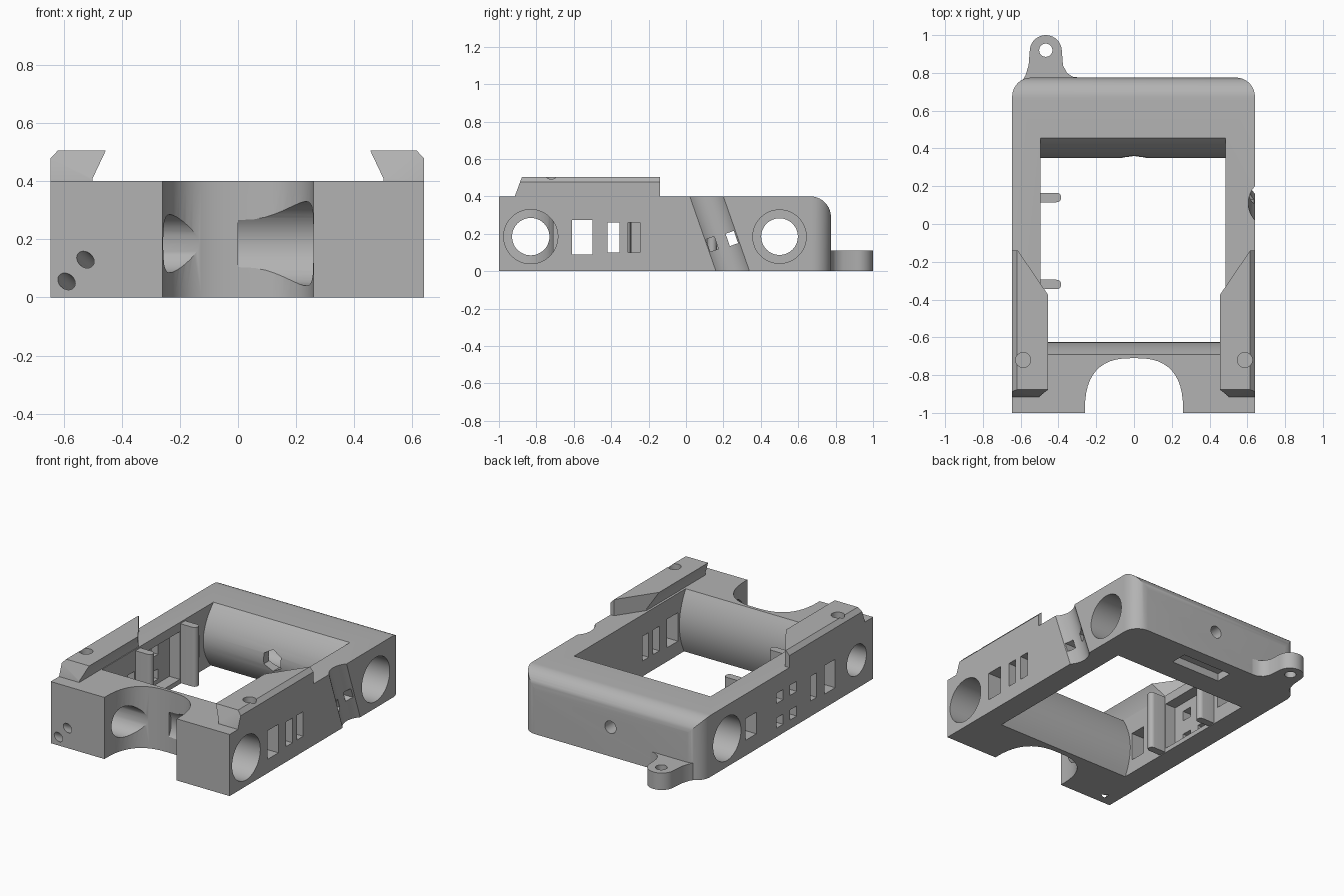
import bpy, bmesh
from math import sin, cos, pi, radians
from mathutils import Vector

if "Cube" in bpy.data.objects:
    bpy.data.objects.remove(bpy.data.objects["Cube"])

grey = bpy.data.materials.new("plain grey")
grey.use_nodes = True
grey.diffuse_color = (0.45, 0.45, 0.45, 1)
grey.node_tree.nodes["Principled BSDF"].inputs["Base Color"].default_value = (0.45, 0.45, 0.45, 1)


def finish(bm, name):
    bmesh.ops.recalc_face_normals(bm, faces=bm.faces)
    mesh = bpy.data.meshes.new(name)
    bm.to_mesh(mesh)
    bm.free()
    mesh.materials.append(grey)
    obj = bpy.data.objects.new(name, mesh)
    bpy.context.collection.objects.link(obj)
    return obj


def prism(name, points, axis, lo, hi):
    """Extrude a 2D outline along an axis: X takes (y, z), Y takes (x, z), Z takes (x, y)."""
    place = {"X": lambda a, b, t: (t, a, b),
             "Y": lambda a, b, t: (a, t, b),
             "Z": lambda a, b, t: (a, b, t)}[axis]
    bm = bmesh.new()
    ends = [[bm.verts.new(place(a, b, t)) for a, b in points] for t in (lo, hi)]
    for end in ends:
        bm.faces.new(end)
    n = len(points)
    for i in range(n):
        j = (i + 1) % n
        bm.faces.new((ends[0][i], ends[0][j], ends[1][j], ends[1][i]))
    return finish(bm, name)


def rod(name, start, end, radius, sides=48):
    start, end = Vector(start), Vector(end)
    bm = bmesh.new()
    bmesh.ops.create_cone(bm, cap_ends=True, segments=sides, radius1=radius,
                          radius2=radius, depth=(end - start).length)
    turn = (end - start).to_track_quat("Z", "Y").to_matrix()
    bmesh.ops.rotate(bm, verts=bm.verts, matrix=turn)
    bmesh.ops.translate(bm, verts=bm.verts, vec=(start + end) / 2)
    return finish(bm, name)


def arc(cx, cy, rx, a0, a1, steps=10, ry=None):
    ry = rx if ry is None else ry
    angles = [radians(a0 + (a1 - a0) * i / steps) for i in range(steps + 1)]
    return [(cx + rx * cos(a), cy + ry * sin(a)) for a in angles]


def rect(a0, a1, b0, b1):
    return [(a0, b0), (a1, b0), (a1, b1), (a0, b1)]


def boolean(target, tool, operation="DIFFERENCE"):
    mod = target.modifiers.new("boolean", "BOOLEAN")
    mod.operation, mod.solver, mod.object = operation, "EXACT", tool
    bpy.context.view_layer.objects.active = target
    bpy.ops.object.modifier_apply(modifier=mod.name)
    bpy.data.objects.remove(tool)


def smooth(obj):
    bpy.ops.object.select_all(action="DESELECT")
    obj.select_set(True)
    bpy.context.view_layer.objects.active = obj
    bpy.ops.object.shade_smooth_by_angle(angle=radians(30))


# Frame block: rounded rear corners in plan, rounded top rear edge in profile
LEFT, RIGHT, BACK, TOP = 0.64, -0.645, 0.775, 0.4
plan = [(RIGHT, -1), (LEFT, -1)]
plan += arc(LEFT - 0.1, BACK - 0.1, 0.1, 0, 90) + arc(RIGHT + 0.1, BACK - 0.1, 0.1, 90, 180)
frame = prism("frame", plan, "Z", 0, TOP)
side = [(-1.2, -0.1), (BACK, -0.1)] + arc(BACK - 0.11, TOP - 0.11, 0.11, 0, 90) + [(-1.2, TOP)]
boolean(frame, prism("side_shape", side, "X", -1, 1), "INTERSECT")

# Central opening, with bulging front and rear walls
def bulge(tip, depth, sign, steps=14):
    heights = [TOP * i / steps for i in range(steps + 1)]
    return [(tip + sign * depth * ((z - 0.185) / 0.215) ** 2, z) for z in heights]

front_wall = bulge(-0.625, 0.065, -1)
rear_wall = bulge(0.35, 0.105, 1)
opening = [(front_wall[0][0], -0.1)] + front_wall + [(front_wall[-1][0], 0.6)]
opening += [(rear_wall[-1][0], 0.6)] + rear_wall[::-1] + [(rear_wall[0][0], -0.1)]
boolean(frame, prism("opening", opening, "X", -0.495, 0.485))

# Front arch
arch = [(0.26, -1.1)]
for i in range(25):
    a = pi * i / 24
    c = cos(a)
    arch.append((0.26 * abs(c) ** 0.75 * (1 if c > 0 else -1), -1 + 0.29 * sin(a) ** 0.75))
arch.append((-0.26, -1.1))
boolean(frame, prism("arch", arch, "Z", -0.1, 0.6))

# Large cross bores: start x, end x, y, radius
for x0, x1, y, r in ((0, 0.9, -0.83, 0.145), (-0.9, 0.1, -0.83, 0.1),
                     (-0.9, 0.9, 0.5, 0.098), (0.4, 0.9, 0.5, 0.143), (-0.9, -0.4, 0.5, 0.143)):
    boolean(frame, rod("bore", (x0, y, 0.185), (x1, y, 0.185), r))

# Slanted round groove on the left side, with two tilted ports
boolean(frame, rod("groove", (0.725, 0.04, 0.6), (0.725, 0.32, -0.2), 0.12))
for y, z in ((0.14, 0.145), (0.245, 0.175)):
    port = [(y + a - 0.35 * b, z + b + 0.35 * a)
            for a, b in rect(-0.022, 0.022, -0.033, 0.033)]
    boolean(frame, prism("port", port, "X", 0.4, 0.8))

# Side windows and slots
for y0, y1, z0, z1 in ((-0.61, -0.5, 0.09, 0.275), (-0.42, -0.355, 0.1, 0.26),
                       (-0.31, -0.245, 0.1, 0.26)):
    boolean(frame, prism("window", rect(y0, y1, z0, z1), "X", 0.4, 0.8))
for y0, y1, z0, z1 in ((-0.61, -0.5, 0.09, 0.275), (-0.42, -0.355, 0.1, 0.26),
                       (0.2, 0.31, 0.1, 0.24)):
    boolean(frame, prism("window", rect(y0, y1, z0, z1), "X", -0.8, -0.4))
boolean(frame, prism("inner_recess", rect(-0.29, 0.11, 0.03, 0.34), "X", -0.57, -0.45))
for y in (-0.18, -0.04):
    for z in (0.09, 0.25):
        boolean(frame, prism("vent", rect(y - 0.035, y + 0.035, z - 0.033, z + 0.033),
                             "X", -0.8, -0.5))

# Rear screw hole, hexagonal nut seat and pocket underneath
boolean(frame, rod("screw_hole", (0, 0.5, 0.19), (0, 0.9, 0.19), 0.04))
boolean(frame, rod("nut_seat", (0, 0.3, 0.19), (0, 0.45, 0.19), 0.07, 6))
boolean(frame, prism("bottom_pocket", rect(-0.18, 0.18, 0.58, 0.69), "Z", -0.1, 0.05))

# Two oblique holes in the right front corner
for x, z in ((-0.525, 0.13), (-0.59, 0.055)):
    d = Vector((0.07, 0.12, -0.06))
    start = Vector((x, -1, z))
    boolean(frame, rod("oblique_hole", start - d, start + d * 0.7, 0.026, 24))
smooth(frame)

# Dovetail rails on top, one per side
for sign, name in ((1, "left_rail"), (-1, "right_rail")):
    outer = LEFT if sign > 0 else -RIGHT
    section = [(sign * x, z) for x, z in
               ((0.5, TOP - 0.01), (0.5, 0.41), (0.455, 0.505), (outer - 0.025, 0.505),
                (outer, 0.478), (outer, TOP - 0.01))]
    rail = prism(name, section, "Y", -0.915, -0.14)
    wedge = [(sign * x, y) for x, y in ((0.3, -0.625), (0.455, -0.375), (0.615, -0.14),
                                        (0.615, 0), (0.3, 0))]
    boolean(rail, prism("rail_taper", wedge, "Z", 0.3, 0.6))
    nose = [(-0.92, 0.388), (-0.875, 0.51), (-0.875, 0.6), (-1.0, 0.6), (-1.0, 0.388)]
    boolean(rail, prism("rail_nose", nose, "X", -1, 1))
    boolean(rail, rod("rail_hole", (sign * 0.587, -0.72, 0.44), (sign * 0.587, -0.72, 0.6), 0.04, 32))
    smooth(rail)

# Rounded guide posts on the right inner wall
for y, name in ((0.14, "rear_guide_post"), (-0.32, "front_guide_post")):
    outline = [(-0.51, y - 0.025)] + arc(-0.41, y, 0.025, -90, 90) + [(-0.51, y + 0.025)]
    smooth(prism(name, outline, "Z", 0.005, 0.39))

# Mounting lug at the rear
lug_outline = [(-0.59, 0.7), (-0.6, 0.745), (-0.575, 0.785), (-0.558, 0.84)]
lug_outline += arc(-0.467, 0.915, 0.085, 180, 0, 20)
lug_outline += [(-0.376, 0.84), (-0.355, 0.8), (-0.325, 0.78), (-0.28, 0.774), (-0.28, 0.7)]
lug = prism("mounting_lug", lug_outline, "Z", 0, 0.11)
boolean(lug, rod("lug_hole", (-0.467, 0.92, -0.1), (-0.467, 0.92, 0.2), 0.035, 32))
smooth(lug)
